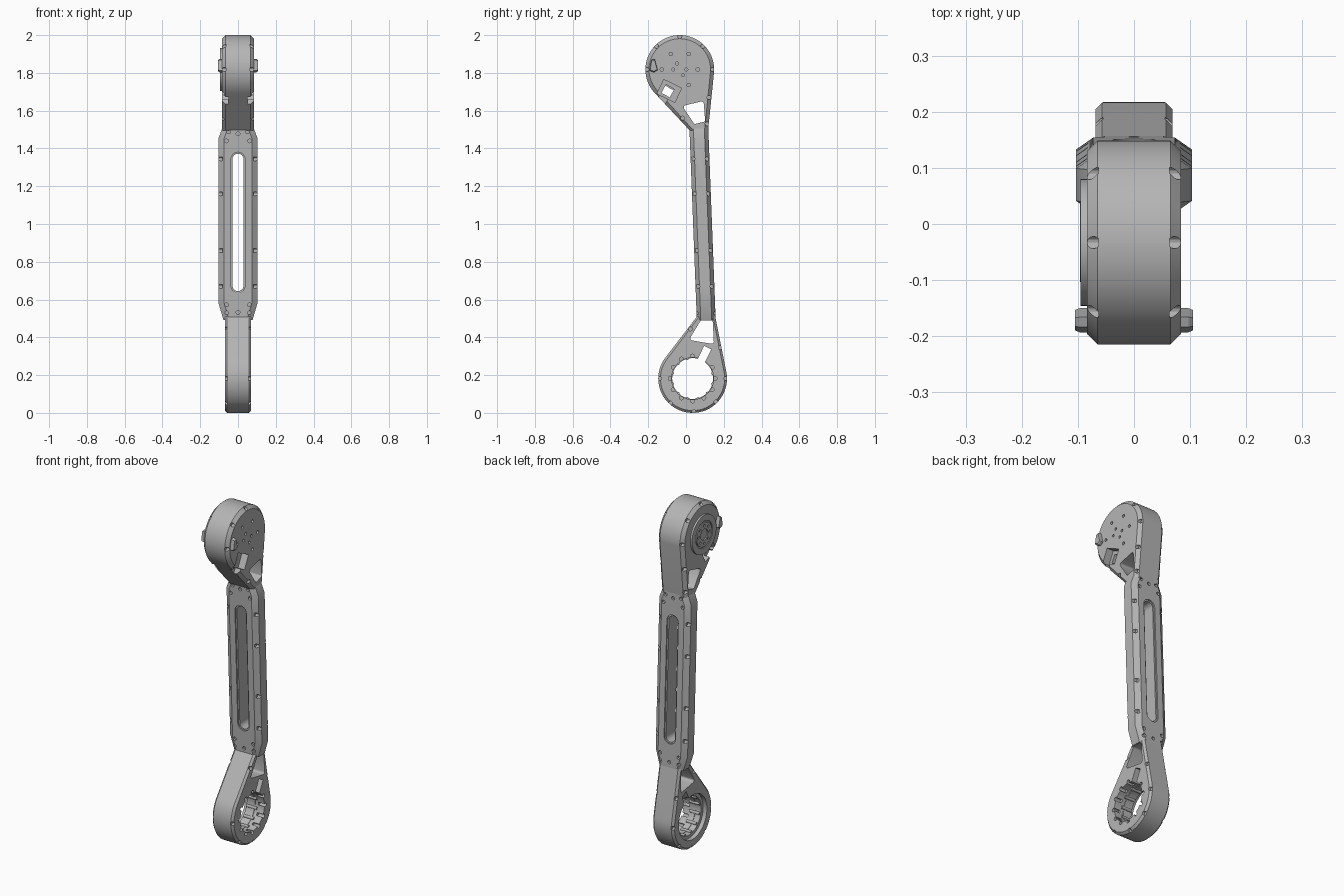
import bpy, bmesh
from math import sin, cos, pi, radians, atan2

if "Cube" in bpy.data.objects:
    bpy.data.objects.remove(bpy.data.objects["Cube"])

grey = bpy.data.materials.new("machined_grey")
grey.use_nodes = True
grey.diffuse_color = (0.46, 0.46, 0.46, 1)
grey.node_tree.nodes["Principled BSDF"].inputs["Base Color"].default_value = (0.46, 0.46, 0.46, 1)


def solids(name, parts):
    """One object made of convex solids, each given as a point cloud."""
    bm = bmesh.new()
    for pts in parts:
        verts = [bm.verts.new(p) for p in pts]
        bmesh.ops.convex_hull(bm, input=verts)
    loose = [v for v in bm.verts if not v.link_faces]
    bmesh.ops.delete(bm, geom=loose, context='VERTS')
    bmesh.ops.dissolve_limit(bm, angle_limit=0.01, verts=bm.verts, edges=bm.edges)
    bmesh.ops.recalc_face_normals(bm, faces=bm.faces)
    me = bpy.data.meshes.new(name)
    bm.to_mesh(me)
    bm.free()
    me.materials.append(grey)
    ob = bpy.data.objects.new(name, me)
    bpy.context.collection.objects.link(ob)
    return ob


def cut(ob, parts):
    cutter = solids("cutter", parts)
    mod = ob.modifiers.new("cut", 'BOOLEAN')
    mod.operation, mod.solver, mod.object = 'DIFFERENCE', 'EXACT', cutter
    mod.use_self = True
    bpy.context.view_layer.objects.active = ob
    bpy.ops.object.modifier_apply(modifier="cut")
    bpy.data.objects.remove(cutter)


def circle(c, r, n=64):
    return [(c[0] + r * cos(2 * pi * i / n), c[1] + r * sin(2 * pi * i / n)) for i in range(n)]


def polar(c, r, deg):
    return (c[0] + r * cos(radians(deg)), c[1] + r * sin(radians(deg)))


def along_x(outline, x0, x1):
    return [(x, y, z) for x in (x0, x1) for y, z in outline]


def along_y(outline, y0, y1):
    return [(x, y, z) for y in (y0, y1) for x, z in outline]


def rod(c, r, x0, x1, n=16):
    return along_x(circle(c, r, n), x0, x1)


def rounded(corners, r):
    return [p for c in corners for p in circle(c, r, 16)]


def radial_box(c, deg, r0, r1, w, x0, x1):
    """Box lying along a ray from c, in the side plane."""
    a = radians(deg)
    quad = [(c[0] + r * cos(a) - t * sin(a), c[1] + r * sin(a) + t * cos(a))
            for r in (r0, r1) for t in (-w / 2, w / 2)]
    return along_x(quad, x0, x1)


def teardrop(name, c, neck, half, bevel):
    """Round housing that narrows to a neck, with chamfered rims."""
    mid = sum(p[0] for p in neck) / len(neck)
    inner = [(y + (bevel if y < mid else -bevel), z) for y, z in neck]
    pts = along_x(circle(c, R) + neck, bevel - half, half - bevel)
    pts += along_x(circle(c, R - bevel) + inner, -half, half)
    return solids(name, [pts])


def rim_notches(points, x0):
    return [rod(p, 0.011, s * x0, s * 0.2, 12) for p in points for s in (-1, 1)]


R = 0.182
HEAD, RING = (-0.033, 1.818), (0.035, 0.182)

# Upper housing
head = teardrop("upper_housing", HEAD, [(0.02, 1.495), (0.117, 1.495)], 0.084, 0.019)
cut(head, [along_x(rounded([(0.0, 1.617), (0.082, 1.637), (0.089, 1.552), (0.05, 1.542)], 0.012), -0.2, 0.2)])
for s in (-1, 1):
    cut(head, [radial_box(HEAD, 244, 0.085, 0.168, 0.105, s * 0.042, s * 0.2)])
    cut(head, [radial_box(HEAD, 240, 0.15, 0.24, 0.05, s * 0.05, s * 0.2)])
cut(head, [radial_box(HEAD, 241, 0.105, 0.155, 0.05, -0.2, 0.2)])
cut(head, rim_notches([polar(HEAD, R - 0.008, a) for a in (0, 45, 90, 135, 180)]
                      + [(0.122, 1.67), (0.112, 1.53), (-0.018, 1.56)], 0.063))
cut(head, [rod(polar(HEAD, 0.095, a), 0.009, 0.07, 0.2) for a in (0, 60, 120, 180, 300)]
    + [rod(polar(HEAD, 0.035, a), 0.008, 0.07, 0.2) for a in (0, 115, 180, 300)])

# Output flange with a stepped hub, on the right side
flange = solids("output_flange", [rod(HEAD, 0.113, -0.095, -0.075, 64)])
cut(flange, [rod(HEAD, 0.078, -0.2, -0.09, 48)])
hub = solids("output_hub", [rod(HEAD, 0.07, -0.096, -0.08, 48)])
cut(hub, [rod(HEAD, 0.032, -0.2, -0.085, 32)]
    + [rod(polar(HEAD, 0.051, a), 0.007, -0.2, -0.088, 12) for a in range(0, 360, 45)])

# Stop blocks on both sides of the upper housing
for side, s in (("left", 1), ("right", -1)):
    foot = [(-0.193, 1.812), (-0.184, 1.868), (-0.166, 1.874), (-0.15, 1.815), (-0.17, 1.803)]
    top = [(-0.171 + (y + 0.171) * 0.85, 1.838 + (z - 1.838) * 0.85) for y, z in foot]
    solids(side + "_stop_block", [along_x(foot, s * 0.06, s * 0.097) + along_x(top, s * 0.06, s * 0.105)])

# Lower ring housing
ring = teardrop("lower_ring", RING, [(0.058, 0.51), (0.155, 0.51)], 0.069, 0.012)
cut(ring, [rod(RING, 0.111, -0.2, 0.2, 64)])
cut(ring, [rod(RING, 0.13, -0.2, -0.045, 64)])
cut(ring, [along_x(rounded([(0.035, 0.395), (0.135, 0.378), (0.13, 0.478), (0.085, 0.478)], 0.012), -0.2, 0.2)])
cut(ring, [radial_box(RING, 64, 0.09, 0.182, 0.042, -0.2, 0.2)])
cut(ring, [rod(polar(RING, 0.118, a), 0.011, 0.03, 0.2) for a in range(0, 360, 30) if a != 60])
cut(ring, rim_notches([polar(RING, R - 0.006, a) for a in (0, 48, 92, 135, 180)][0:1]
                      + [polar(RING, R - 0.006, a) for a in (180, 228, 272, 315)]
                      + [(0.182, 0.345), (0.023, 0.445)], 0.055))
# Bearing lip and inner bolts
lip = solids("bearing_lip", [rod(RING, 0.125, -0.01, 0.01, 64)])
cut(lip, [rod(RING, 0.108, -0.2, 0.2, 64)])
cut(lip, [radial_box(RING, 64, 0.09, 0.182, 0.042, -0.2, 0.2)])
solids("ring_bolts", [rod(polar(RING, 0.11, a), 0.008, -0.04, 0.025, 12) for a in range(15, 360, 30) if a not in (45, 75)])

# Beam: built upright, then leaned
LOW, HIGH, DEEP = 0.492, 1.508, 0.05
ends = [(LOW, 0.077), (0.58, 0.103), (1.455, 0.103), (HIGH, 0.083)]
shell = []
for z, w in ends:
    for sx in (-1, 1):
        for sy in (-1, 1):
            shell += [(sx * w, sy * (DEEP - 0.021), z), (sx * (w - 0.03), sy * DEEP, z)]
beam = solids("link_beam", [shell])


def slot(r):
    return [p for z in (0.673, 1.343) for p in circle((0, z), r, 32)]


cut(beam, [along_y(slot(0.029), -0.2, 0.2)])
for s in (-1, 1):
    cut(beam, [along_y(slot(0.037), s * (DEEP - 0.008), s * 0.2)])
screws = [(x * s, z) for s in (-1, 1) for x, z in ((0.05, 1.488), (0.062, 1.44), (0.06, 0.572), (0.06, 0.53))]
screws += [(0, 1.478), (0, 0.532)]
cut(beam, [along_y(circle(p, 0.01, 16), s * (DEEP - 0.012), s * 0.2) for p in screws for s in (-1, 1)])
cut(beam, rim_notches([(s * (DEEP - 0.012), z) for z in (0.67, 0.86, 1.16, 1.345) for s in (-1, 1)], 0.082))
for v in beam.data.vertices:
    v.co.y += 0.068 + (HIGH - v.co.z) * 0.0386

# Smooth the round walls, keep the machined edges sharp
bpy.ops.object.select_all(action='DESELECT')
for ob in bpy.context.collection.objects:
    if ob.type == 'MESH':
        ob.select_set(True)
        bpy.context.view_layer.objects.active = ob
bpy.ops.object.shade_smooth_by_angle(angle=radians(25))
